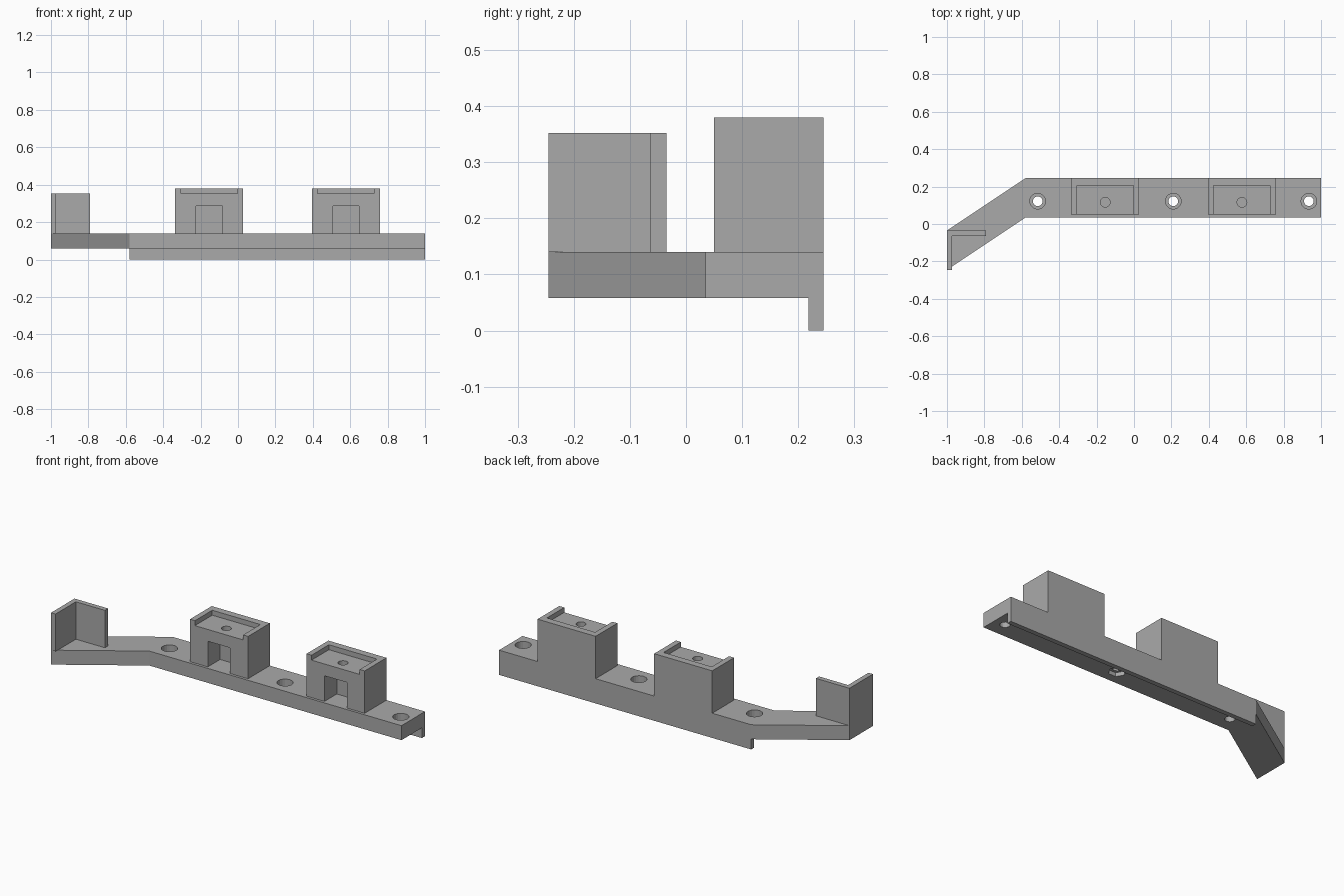
import bpy
import bmesh
import math

cube = bpy.data.objects.get("Cube")
if cube:
    bpy.data.objects.remove(cube, do_unlink=True)

GREY = (0.4, 0.4, 0.4, 1.0)
grey = bpy.data.materials.new("plain grey")
grey.use_nodes = True
grey.diffuse_color = GREY
grey.node_tree.nodes["Principled BSDF"].inputs["Base Color"].default_value = GREY


def prism(name, outline, z0, z1):
    """Extrude a plan outline from z0 up to z1."""
    bm = bmesh.new()
    face = bm.faces.new([bm.verts.new((x, y, z0)) for x, y in outline])
    top = bmesh.ops.extrude_face_region(bm, geom=[face])["geom"]
    for v in top:
        if isinstance(v, bmesh.types.BMVert):
            v.co.z = z1
    bmesh.ops.recalc_face_normals(bm, faces=bm.faces)
    mesh = bpy.data.meshes.new(name)
    bm.to_mesh(mesh)
    bm.free()
    mesh.materials.append(grey)
    obj = bpy.data.objects.new(name, mesh)
    bpy.context.scene.collection.objects.link(obj)
    return obj


def box(name, x0, x1, y0, y1, z0, z1):
    return prism(name, [(x0, y0), (x1, y0), (x1, y1), (x0, y1)], z0, z1)


def rod(name, x, y, radius, z0, z1, sides=20):
    steps = [2 * math.pi * i / sides for i in range(sides)]
    return prism(name, [(x + radius * math.cos(a), y + radius * math.sin(a))
                        for a in steps], z0, z1)


def cut(target, cutters):
    """Subtract each cutter, then discard it."""
    for cutter in cutters:
        cutter.hide_render = True
        mod = target.modifiers.new("cut", 'BOOLEAN')
        mod.operation = 'DIFFERENCE'
        mod.solver = 'EXACT'
        mod.object = cutter
        bpy.context.view_layer.objects.active = target
        bpy.ops.object.modifier_apply(modifier=mod.name)
        bpy.data.objects.remove(cutter, do_unlink=True)


BACK, FRONT = 0.245, 0.035
UNDER, DECK = 0.058, 0.14
BEND = -0.58

# Cranked base rail with counterbored screw holes
rail = prism("base_rail", [(BEND, BACK), (-1, -0.035), (-1, -BACK),
                           (BEND, FRONT), (1, FRONT), (1, BACK)], UNDER, DECK)
for x in (-0.515, 0.21, 0.935):
    cut(rail, [rod("screw_hole", x, 0.122, 0.026, 0, 0.3),
               rod("counterbore", x, 0.122, 0.042, 0.1, 0.3)])
# Hexagonal recess under the middle hole
cut(rail, [rod("hex_recess", 0.21, 0.122, 0.046, 0, 0.08, sides=6)])

# Lip hanging along the back edge
box("back_lip", BEND, 1, 0.218, BACK, 0, UNDER)

# Two mounting blocks: open tray on top, alcove in front, hole between them
for side, x in (("right", -0.154), ("left", 0.577)):
    block = box(side + "_block", x - 0.182, x + 0.182, 0.05, BACK, DECK, 0.38)
    cut(block, [
        box("tray", x - 0.151, x + 0.151, 0, 0.205, 0.352, 0.5),
        box("alcove", x - 0.07, x + 0.07, 0, 0.16, 0.1, 0.285),
        rod("tray_hole", x, 0.116, 0.026, 0.25, 0.45),
    ])

# Upright corner bracket at the cranked end
prism("corner_bracket", [(-1, -0.035), (-1, -BACK), (-0.972, -BACK),
                         (-0.972, -0.063), (-0.79, -0.063), (-0.79, -0.035)],
      DECK, 0.352)
